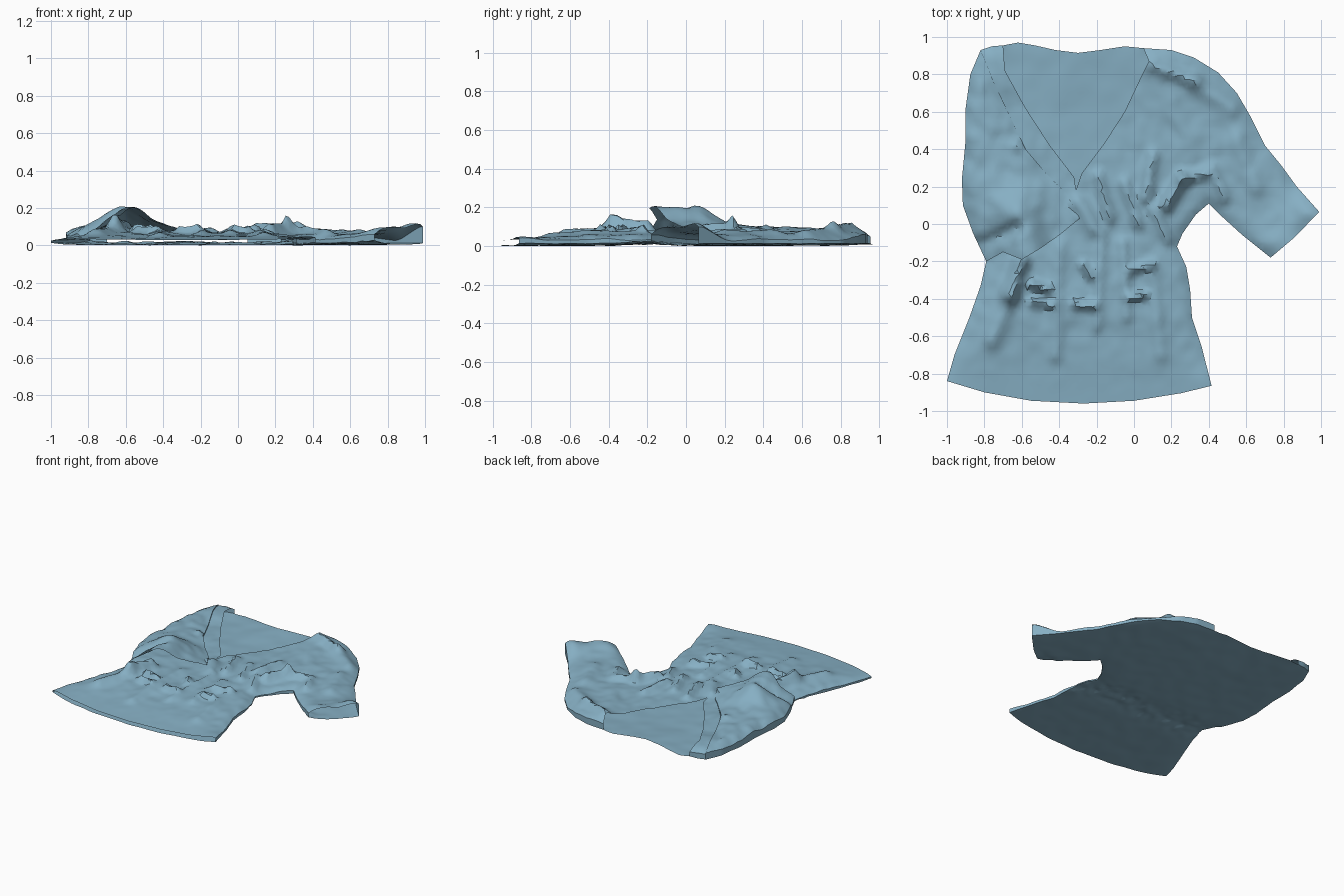
import bpy, bmesh, random
from math import exp, sin
from mathutils import Vector, noise
from mathutils.geometry import delaunay_2d_cdt, intersect_point_line

if "Cube" in bpy.data.objects:
    bpy.data.objects.remove(bpy.data.objects["Cube"])

random.seed(4)
STEP = 0.022

# Outline pieces seen from above
neck_back = [(-.70, .955), (-.62, .97), (-.53, .955), (-.42, .93), (-.30, .915), (-.18, .93), (-.05, .95), (.05, .94)]
neck_front = [(-.70, .955), (-.69, .82), (-.58, .62), (-.45, .42), (-.32, .25), (-.31, .18),
              (-.28, .27), (-.16, .43), (-.05, .60), (.03, .77), (.08, .87), (.05, .94)]
right_arm = [(.05, .94), (.2, .93), (.32, .89), (.45, .81), (.55, .70), (.62, .58), (.70, .42), (.79, .31), (.87, .20), (.99, .065)]
right_cuff = [(.99, .065), (.86, -.07), (.73, -.18)]
right_side = [(.73, -.18), (.58, -.06), (.47, .04), (.40, .11), (.33, .05), (.26, -.05), (.23, -.12),
              (.28, -.23), (.30, -.35), (.31, -.5), (.36, -.65), (.415, -.865)]
hem = [(.415, -.865), (.25, -.905), (0, -.945), (-.27, -.96), (-.55, -.945), (-.8, -.90), (-1, -.84)]
left_low = [(-1, -.84), (-.96, -.70), (-.88, -.5), (-.82, -.33), (-.79, -.2)]
left_high = [(-.79, -.2), (-.86, -.05), (-.915, .1), (-.92, .24), (-.90, .45), (-.90, .62), (-.875, .80), (-.82, .93)]
left_shoulder = [(-.82, .93), (-.76, .95), (-.70, .955)]
sleeve_fold = [(-.82, .93), (-.75, .76), (-.66, .57), (-.58, .40), (-.46, .26), (-.36, .16), (-.29, .03)]
sleeve_cuff = [(-.29, .03), (-.40, -.06), (-.50, -.13), (-.60, -.19), (-.70, -.15), (-.79, -.2)]


def segments(*paths):
    return [(Vector(a), Vector(b)) for p in paths for a, b in zip(p, p[1:])]


def distance(p, segs):
    best = 9
    for a, b in segs:
        ab = b - a
        t = max(0, min(1, (p - a).dot(ab) / ab.length_squared))
        best = min(best, (p - a - ab * t).length)
    return best


def inside(p, segs):
    hit = False
    for a, b in segs:
        if (a.y > p.y) != (b.y > p.y) and p.x < (b.x - a.x) * (p.y - a.y) / (b.y - a.y) + a.x:
            hit = not hit
    return hit


def bump(p, x, y, r):
    return exp(-((p.x - x) ** 2 + (p.y - y) ** 2) / r ** 2)


def wobble(p, scale, seed=0):
    return noise.noise(Vector((p.x * scale, p.y * scale, seed)))


# Fold ridges: start, end, height, width
folds = [(.10, .85, .33, .76, .035, .035), (.33, .76, .52, .62, .03, .05), (.10, .36, .06, .14, .035, .035),
         (.17, .10, .26, .24, .06, .035), (.26, .24, .38, .27, .04, .03), (.42, .30, .48, .14, .03, .03),
         (-.19, .26, -.13, .03, .03, .03), (-.05, .22, .02, .0, .03, .03), (-.3, .12, -.22, -.02, .03, .04),
         (-.60, -.2, -.66, -.38, .075, .04), (-.66, -.38, -.76, -.62, .035, .05), (-.17, -.05, -.2, -.55, .02, .03),
         (-.06, -.1, -.04, -.5, .02, .03), (-.4, -.12, -.42, -.7, .02, .04), (.1, -.25, .14, -.7, .02, .04),
         (.2, .65, .3, .45, .015, .05), (.55, .45, .66, .2, .02, .05), (-.55, -.32, -.46, -.35, .05, .025),
         (-.54, -.42, -.44, -.43, .04, .02), (-.27, -.22, -.23, -.28, .035, .025), (-.31, -.43, -.22, -.44, .045, .025),
         (-.02, -.39, .06, -.38, .045, .022), (-.02, -.25, .10, -.22, .04, .022), (.1, .08, .18, -.08, .025, .03)]
fold_segs = [(Vector(f[:2]), Vector(f[2:4]), f[4], f[5]) for f in folds]

body_seams = segments(left_shoulder, right_arm, right_side, left_low, left_high)
sleeve_seams = segments(left_high, sleeve_fold)


def back_z(p):
    waist = exp(-((p.y + .2) / .13) ** 2)
    edge = exp(-distance(p, body_seams) / .05)
    return .012 + .01 * edge + .004 * wobble(p, 9) + waist * (.012 + .014 * wobble(p, 16)) + .02 * bump(p, -.3, .95, .25)


def front_z(p):
    rise = max(0, min(1, (p.y + .96) / .45))
    puff = 1 - exp(-distance(p, body_seams) / .045)
    z = .03 + .012 * rise + (.008 + .022 * rise) * puff
    for a, b, h, w in fold_segs:
        z += h * exp(-(distance(p, [(a, b)]) / w) ** 2) * (.4 + .6 * puff)
    z += .009 * wobble(p, 6) * rise + .006 * wobble(p, 15, 3) * rise
    z += .06 * bump(p, .97, .07, .1) + .035 * bump(p, .76, -.14, .12) + .02 * bump(p, .86, -.03, .12)
    z += .025 * bump(p, -.75, .9, .2) + .03 * bump(p, .15, .9, .2) + .02 * bump(p, .41, -.85, .1)
    return max(z, back_z(p) + .008)


def sleeve_z(p):
    puff = 1 - exp(-distance(p, sleeve_seams) / .05)
    ridge = exp(-(distance(p, segments([(-.57, -.16), (-.62, .05)])) / .13) ** 2)
    z = .07 + .045 * puff + .10 * ridge * puff + .012 * wobble(p, 6, 7) + .01 * wobble(p, 14, 2)
    z += .03 * exp(-(distance(p, segments([(-.62, .42), (-.50, .35)])) / .035) ** 2)
    z -= .04 * exp(-(distance(p, segments([(-.82, -.12), (-.63, -.02)])) / .04) ** 2)
    return max(z, front_z(p) + .008)


def cloth(name, paths, height, walls=(), floor=None):
    """Triangulated cloth sheet inside an outline, with side walls along the closed seams."""
    segs = segments(*paths)
    rim = []
    for a, b in segs:
        n = max(1, round((b - a).length / STEP))
        rim += [a.lerp(b, i / n) for i in range(n)]
    pts = list(rim)
    for i in range(-50, 51):
        for j in range(-50, 51):
            p = Vector((i + .5 * (j % 2), j)) * STEP
            p += Vector((random.uniform(-.2, .2), random.uniform(-.2, .2))) * STEP
            if inside(p, segs) and distance(p, segs) > STEP * .5:
                pts.append(p)
    loop = list(range(len(rim)))
    verts, _, faces, *_ = delaunay_2d_cdt(pts, [], [loop], 1, 1e-5)
    bm = bmesh.new()
    vs = [bm.verts.new((v.x, v.y, height(v))) for v in verts]
    for f in faces:
        bm.faces.new([vs[i] for i in f])
    wall_segs = segments(*walls)
    if wall_segs:
        edges = [e for e in bm.edges if e.is_boundary and all(
            distance(q, wall_segs) < 1e-3 for q in (e.verts[0].co.xy, e.verts[1].co.xy,
                                                    (e.verts[0].co.xy + e.verts[1].co.xy) / 2))]
        new = bmesh.ops.extrude_edge_only(bm, edges=edges)["geom"]
        for v in new:
            if isinstance(v, bmesh.types.BMVert):
                v.co.z = floor(v.co.xy)
    bmesh.ops.recalc_face_normals(bm, faces=bm.faces)
    mesh = bpy.data.meshes.new(name)
    bm.to_mesh(mesh)
    bm.free()
    ob = bpy.data.objects.new(name, mesh)
    bpy.context.collection.objects.link(ob)
    mat = bpy.data.materials.get("blue_cloth") or bpy.data.materials.new("blue_cloth")
    mat.diffuse_color = (.24, .43, .55, 1)
    mat.use_nodes = True
    mat.node_tree.nodes["Principled BSDF"].inputs["Base Color"].default_value = mat.diffuse_color
    mesh.materials.append(mat)
    bpy.ops.object.select_all(action='DESELECT')
    ob.select_set(True)
    bpy.context.view_layer.objects.active = ob
    bpy.ops.object.shade_smooth_by_angle(angle=.6)
    return ob


sides = [right_arm, right_cuff, right_side, hem, left_low, left_high, left_shoulder]
# Back panel lying flat
back = cloth("back_panel", [neck_back] + sides, back_z)
# Front panel with the V neck, joined to the back along the seams
front = cloth("front_panel", [neck_front] + sides, front_z,
              [right_arm, right_side, left_low, left_high, left_shoulder], back_z)
# Left sleeve folded across the chest, open at the cuff
sleeve = cloth("folded_sleeve", [sleeve_fold, sleeve_cuff, left_high], sleeve_z,
               [left_high, sleeve_fold], front_z)

# Rest on the ground
low = min(v.co.z for o in (back, front, sleeve) for v in o.data.vertices)
for o in (back, front, sleeve):
    o.location.z = -low
